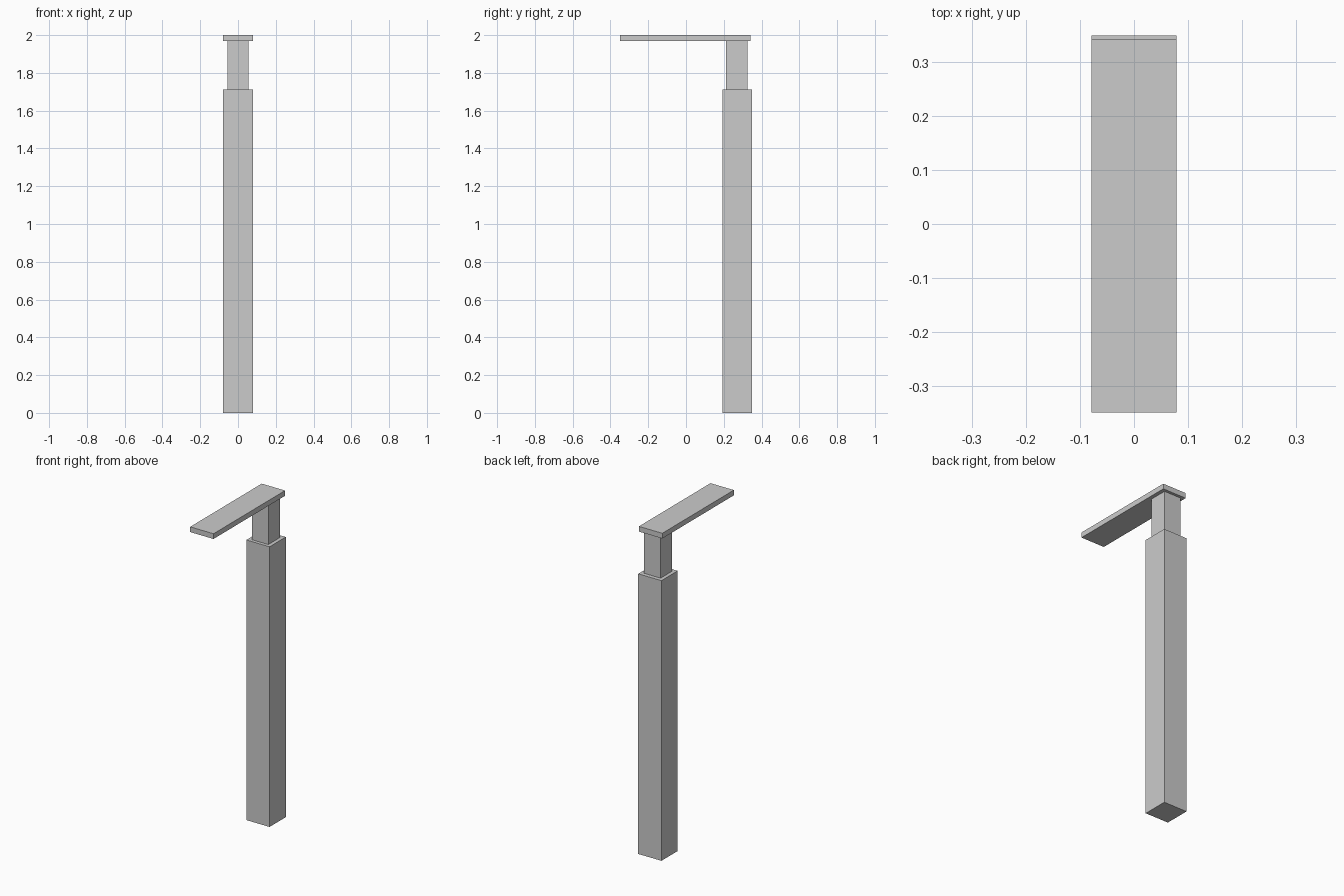
import bpy

if "Cube" in bpy.data.objects:
    bpy.data.objects.remove(bpy.data.objects["Cube"])


def box(name, x, y, z):
    """Flat-faced box from (min, max) ranges along each axis."""
    bpy.ops.mesh.primitive_cube_add(
        size=1, location=[(a + b) / 2 for a, b in (x, y, z)])
    ob = bpy.context.object
    ob.name = name
    ob.scale = [b - a for a, b in (x, y, z)]
    bpy.ops.object.transform_apply(location=False, rotation=False, scale=True)
    return ob


POST_Y = 0.271   # centre line of the column
POST_H = 0.0785  # half width of the column
NECK_H = 0.056   # half width of the neck

# Tall square column
box("post", (-POST_H, POST_H), (POST_Y - POST_H, POST_Y + POST_H), (0, 1.713))
# Narrower neck standing on the column
box("neck", (-NECK_H, NECK_H),
    (POST_Y - 0.002 - NECK_H, POST_Y - 0.002 + NECK_H), (1.713, 1.968))
# Flat arm reaching forward from the neck
box("top_arm", (-0.079, 0.079), (-0.3495, 0.342), (1.968, 2.0))
